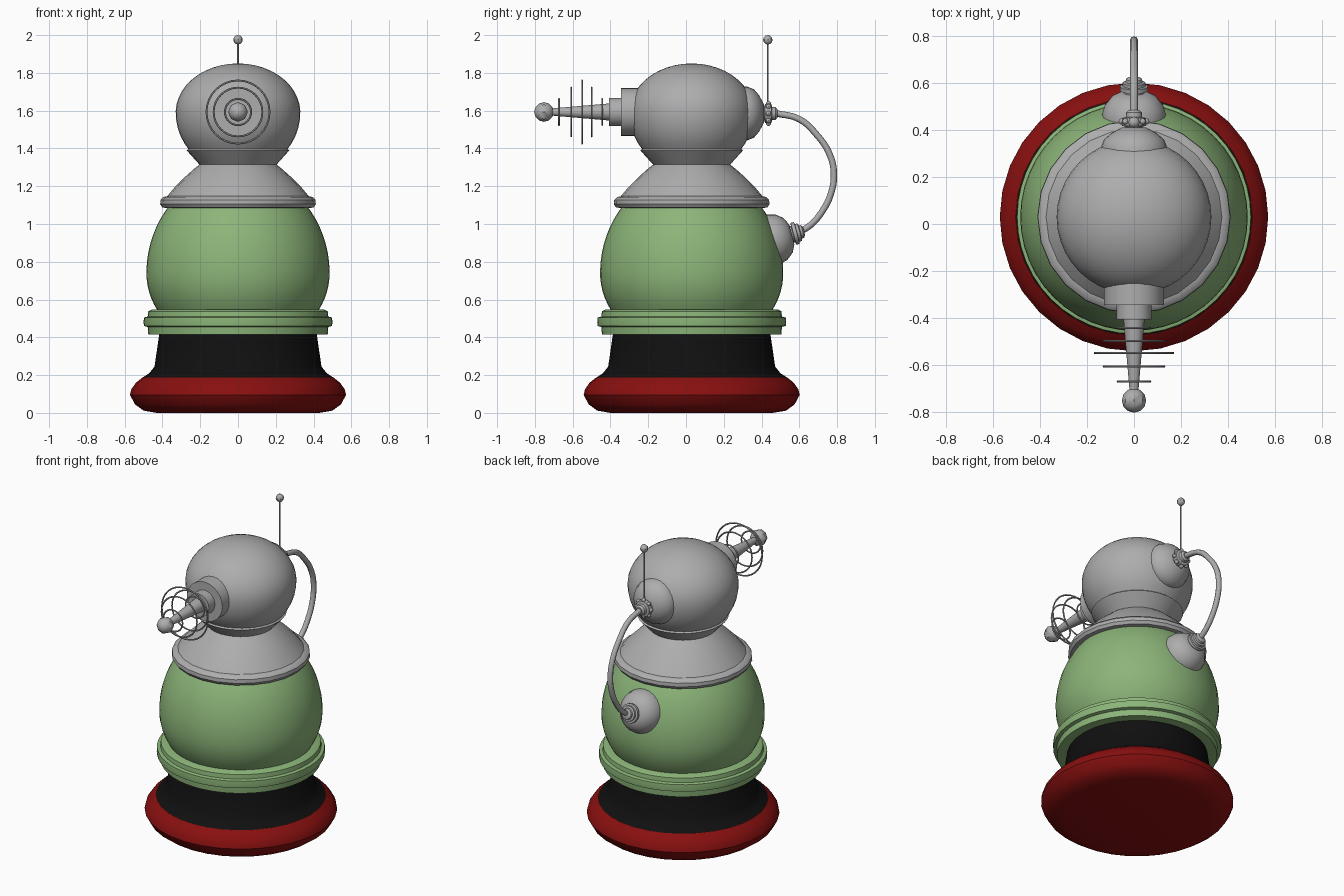
import bpy, bmesh, math
from mathutils import Vector

if "Cube" in bpy.data.objects:
    bpy.data.objects.remove(bpy.data.objects["Cube"])

CY = 0.03          # y of the upright body axis
EYE_Z = 1.593      # height of the eye stalk axis


def material(name, rgb):
    m = bpy.data.materials.new(name)
    m.diffuse_color = (*rgb, 1)
    m.use_nodes = True
    m.node_tree.nodes["Principled BSDF"].inputs["Base Color"].default_value = m.diffuse_color
    return m


GREY = material("light grey", (0.42, 0.42, 0.42))
GREEN = material("soft green", (0.26, 0.46, 0.19))
RED = material("dark red", (0.25, 0.005, 0.005))
BLACK = material("black", (0.005, 0.005, 0.005))


def lathe(name, profile, mat, segs=32, loc=(0, CY, 0), tilt=0):
    """Closed solid of revolution from (radius, height) points, tilted about x."""
    bm = bmesh.new()
    rings = []
    for r, z in profile:
        if r < 1e-5:
            rings.append([bm.verts.new((0, 0, z))])
        else:
            rings.append([bm.verts.new((r * math.cos(a), r * math.sin(a), z))
                          for a in (2 * math.pi * i / segs for i in range(segs))])
    for a, b in zip(rings, rings[1:]):
        for i in range(segs):
            j = (i + 1) % segs
            if len(a) == 1:
                bm.faces.new((a[0], b[j], b[i]))
            elif len(b) == 1:
                bm.faces.new((a[i], a[j], b[0]))
            else:
                bm.faces.new((a[i], a[j], b[j], b[i]))
    if len(rings[0]) > 1:
        bm.faces.new(rings[0][::-1])
    if len(rings[-1]) > 1:
        bm.faces.new(rings[-1])
    bmesh.ops.recalc_face_normals(bm, faces=bm.faces)
    me = bpy.data.meshes.new(name)
    bm.to_mesh(me)
    bm.free()
    me.materials.append(mat)
    ob = bpy.data.objects.new(name, me)
    bpy.context.collection.objects.link(ob)
    ob.location = loc
    ob.rotation_euler.x = math.radians(tilt)
    return ob


def egg(r, zc, low, high, z0, z1, n):
    """Profile of an ellipsoid with different lower and upper heights."""
    t0 = math.asin((z0 - zc) / low)
    t1 = math.asin(min(1, (z1 - zc) / high))
    pts = []
    for i in range(n + 1):
        t = t0 + (t1 - t0) * i / n
        pts.append((max(0, r * math.cos(t)), zc + (low if t < 0 else high) * math.sin(t)))
    return pts


def ball(name, r, loc, segs=8, rings=6):
    return lathe(name, egg(r, 0, r, r, -r, r, rings), GREY, segs, loc)


# Base bumper and black pedestal
lathe("base_bumper", [(0.43, 0.0), (0.50, 0.012), (0.545, 0.045), (0.572, 0.095),
                      (0.565, 0.125), (0.54, 0.16), (0.505, 0.188)], RED)
lathe("pedestal", [(0.505, 0.187), (0.47, 0.21), (0.442, 0.245), (0.415, 0.43)], BLACK)

# Stepped skirt ring and rounded body
lathe("skirt_ring", [(0.475, 0.415), (0.478, 0.455), (0.498, 0.46), (0.50, 0.48),
                     (0.498, 0.505), (0.478, 0.51), (0.475, 0.538), (0.455, 0.548)], GREEN, 48)
lathe("body", egg(0.485, 0.74, 0.415, 0.54, 0.54, 1.10, 14), GREEN, 48)

# Shoulder collar with rolled rim, then flared neck
lathe("collar", [(0.375, 1.085), (0.40, 1.087), (0.412, 1.105), (0.41, 1.128), (0.395, 1.143),
                 (0.375, 1.147), (0.335, 1.195), (0.28, 1.25), (0.235, 1.29), (0.20, 1.318)], GREY, 24)
lathe("neck", [(0.20, 1.31), (0.265, 1.382), (0.272, 1.39), (0.26, 1.40)], GREY)

# Head
lathe("head", egg(0.33, 1.59, 0.32, 0.26, 1.39, 1.85, 16), GREY, 40)

# Eye stalk: stepped socket, tapered rod and tip, pointing forward
lathe("eye_socket", [(0.128, 0.18), (0.128, 0.345), (0.075, 0.345), (0.075, 0.408),
                     (0.045, 0.408), (0.018, 0.72)], GREY, 24, (0, 0, EYE_Z), 90)
lathe("eye_tip", egg(0.052, 0, 0.052, 0.052, -0.052, 0.052, 6), GREY, 8,
      (0, -0.752, EYE_Z), 90)

# Thin hoops around the eye stalk
for y, r in ((-0.672, 0.074), (-0.608, 0.134), (-0.55, 0.172), (-0.499, 0.134), (-0.444, 0.074)):
    bpy.ops.mesh.primitive_torus_add(major_segments=32, minor_segments=6, major_radius=r - 0.005,
                                     minor_radius=0.005, location=(0, y, EYE_Z),
                                     rotation=(math.pi / 2, 0, 0))
    hoop = bpy.context.object
    hoop.name = "eye_hoop"
    hoop.data.materials.append(GREY)

# Rear head dish and its beaded coupling
lathe("head_dish", [(0.142, 0.25), (0.142, 0.325), (0.128, 0.36), (0.095, 0.388), (0.05, 0.412)],
      GREY, 24, (0, 0, 1.585), -90)
lathe("head_coupling", [(0.036, 0.40), (0.036, 0.415), (0.05, 0.418), (0.054, 0.435), (0.05, 0.452),
                        (0.035, 0.456), (0.033, 0.475), (0.022, 0.485)], GREY, 16, (0, 0, 1.585), -90)
for i in range(8):
    a = 2 * math.pi * i / 8
    ball("coupling_bead", 0.014, (0.052 * math.cos(a), 0.437, 1.585 + 0.052 * math.sin(a)), 8, 6)

# Antenna
lathe("antenna_rod", [(0.004, 1.62), (0.004, 1.97)], GREY, 8, (0, 0.433, 0))
ball("antenna_tip", 0.025, (0, 0.433, 1.975))

# Rear body dish and stepped coupling, tilted slightly upward
lathe("body_dish", [(0.136, -0.06), (0.136, 0.0), (0.125, 0.04), (0.095, 0.078), (0.055, 0.098)],
      GREY, 24, (0, 0.465, 0.92), -75)
lathe("body_coupling", [(0.045, 0.09), (0.045, 0.105), (0.06, 0.108), (0.06, 0.126), (0.048, 0.128),
                        (0.048, 0.142), (0.036, 0.146), (0.034, 0.158), (0.02, 0.166)],
      GREY, 16, (0, 0.465, 0.92), -75)

# Hose looping between the two couplings
path = [(0.47, 1.587), (0.60, 1.555), (0.69, 1.475), (0.76, 1.37), (0.783, 1.265),
        (0.767, 1.16), (0.72, 1.065), (0.66, 0.995), (0.60, 0.957)]
cu = bpy.data.curves.new("hose", "CURVE")
cu.dimensions = "3D"
cu.bevel_depth = 0.017
cu.bevel_resolution = 2
cu.resolution_u = 4
cu.use_fill_caps = True
sp = cu.splines.new("BEZIER")
sp.bezier_points.add(len(path) - 1)
for p, (y, z) in zip(sp.bezier_points, path):
    p.co = Vector((0, y, z))
    p.handle_left_type = p.handle_right_type = "AUTO"
cu.materials.append(GREY)
bpy.context.collection.objects.link(bpy.data.objects.new("hose", cu))

# Smooth shading with crisp steps
bpy.ops.object.select_all(action="DESELECT")
for ob in bpy.context.collection.objects:
    if ob.type == "MESH":
        ob.select_set(True)
        bpy.context.view_layer.objects.active = ob
bpy.ops.object.shade_smooth_by_angle(angle=math.radians(35))
